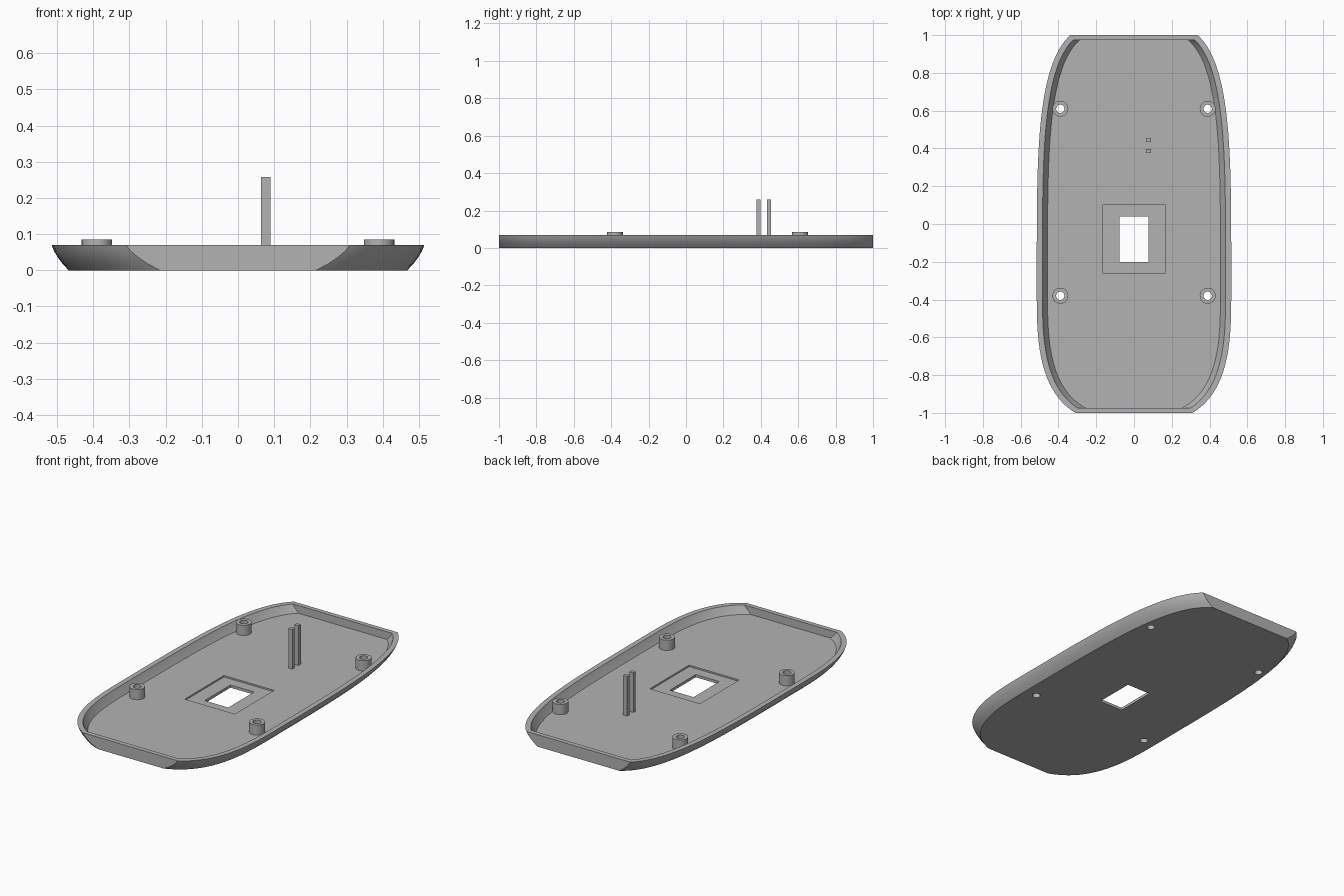
import bpy, bmesh, math

cube = bpy.data.objects.get("Cube")
if cube:
    bpy.data.objects.remove(cube, do_unlink=True)

grey = bpy.data.materials.new("plain grey")
grey.use_nodes = True
grey.diffuse_color = (0.45, 0.45, 0.45, 1)
grey.node_tree.nodes["Principled BSDF"].inputs["Base Color"].default_value = (0.45, 0.45, 0.45, 1)

FLOOR = 0.025
RECESS = 0.016
SCREWS = [(x, y) for x in (-0.39, 0.39) for y in (-0.38, 0.61)]


def finish(name, bm):
    bmesh.ops.recalc_face_normals(bm, faces=bm.faces)
    mesh = bpy.data.meshes.new(name)
    bm.to_mesh(mesh)
    bm.free()
    mesh.materials.append(grey)
    obj = bpy.data.objects.new(name, mesh)
    bpy.context.collection.objects.link(obj)
    return obj


def loft(name, rings, closed=False):
    """Skin a list of equal point rings, capping the ends unless closed."""
    bm = bmesh.new()
    loops = [[bm.verts.new(p) for p in ring] for ring in rings]
    pairs = list(zip(loops, loops[1:]))
    if closed:
        pairs.append((loops[-1], loops[0]))
    else:
        bm.faces.new(loops[0])
        bm.faces.new(loops[-1])
    for a, b in pairs:
        for i in range(len(a)):
            j = (i + 1) % len(a)
            bm.faces.new((a[i], a[j], b[j], b[i]))
    return finish(name, bm)


def circle(x, y, z, r, n=32):
    return [(x + r * math.cos(2 * math.pi * i / n),
             y + r * math.sin(2 * math.pi * i / n), z) for i in range(n)]


def box(name, x0, x1, y0, y1, z0, z1):
    return loft(name, [[(x0, y0, z), (x1, y0, z), (x1, y1, z), (x0, y1, z)]
                       for z in (z0, z1)])


def smooth(obj):
    bpy.ops.object.select_all(action="DESELECT")
    obj.select_set(True)
    bpy.context.view_layer.objects.active = obj
    bpy.ops.object.shade_smooth_by_angle(angle=math.radians(30))


def cut(obj, cutter):
    mod = obj.modifiers.new("cut", "BOOLEAN")
    mod.operation = "DIFFERENCE"
    mod.solver = "EXACT"
    mod.object = cutter
    bpy.ops.object.select_all(action="DESELECT")
    obj.select_set(True)
    bpy.context.view_layer.objects.active = obj
    bpy.ops.object.modifier_apply(modifier=mod.name)
    bpy.data.objects.remove(cutter, do_unlink=True)


# Tray outline: long taper to the back, tighter curve at the front
def half_width(y):
    d = y + 0.35
    p, length = (4, 1.42) if d > 0 else (3, 0.705)
    return 0.515 * (1 - (abs(d) / length) ** p) ** (1 / p)


def ring(z, inset, limit, n=56):
    side = []
    for i in range(n + 1):
        y = limit * math.sin(math.pi * (i / n - 0.5))
        slope = (half_width(y + 0.001) - half_width(y - 0.001)) / 0.002
        side.append((half_width(y) - inset * math.hypot(1, slope), y, z))
    return side + [(-x, y, z) for x, y, z in reversed(side)]


# Tray: curved outer wall, flat rim, inner wall and floor
profile = [(0, 0.047, 1), (0.018, 0.030, 1), (0.036, 0.0165, 1), (0.054, 0.006, 1),
           (0.07, 0, 1), (0.07, 0.03, 0.973), (0.047, 0.042, 0.973), (FLOOR, 0.057, 0.973)]
tray = loft("tray", [ring(*p) for p in profile])

# Shallow recess, window and screw holes
cut(tray, box("recess_cutter", -0.163, 0.163, -0.262, 0.102, RECESS, 0.2))
cut(tray, box("window_cutter", -0.077, 0.077, -0.2, 0.04, -0.1, 0.2))
for x, y in SCREWS:
    cut(tray, loft("hole_cutter", [circle(x, y, z, 0.022) for z in (-0.1, 0.2)]))
smooth(tray)

# Hollow screw bosses
for i, (x, y) in enumerate(SCREWS):
    section = [(0.022, FLOOR), (0.042, FLOOR), (0.042, 0.085), (0.022, 0.085)]
    boss = loft(f"screw_boss_{i + 1}", [circle(x, y, z, r) for r, z in section], closed=True)
    smooth(boss)

# Pair of thin upright posts
for name, y in (("front_post", 0.387), ("back_post", 0.444)):
    box(name, 0.064, 0.09, y - 0.011, y + 0.011, FLOOR, 0.258)
